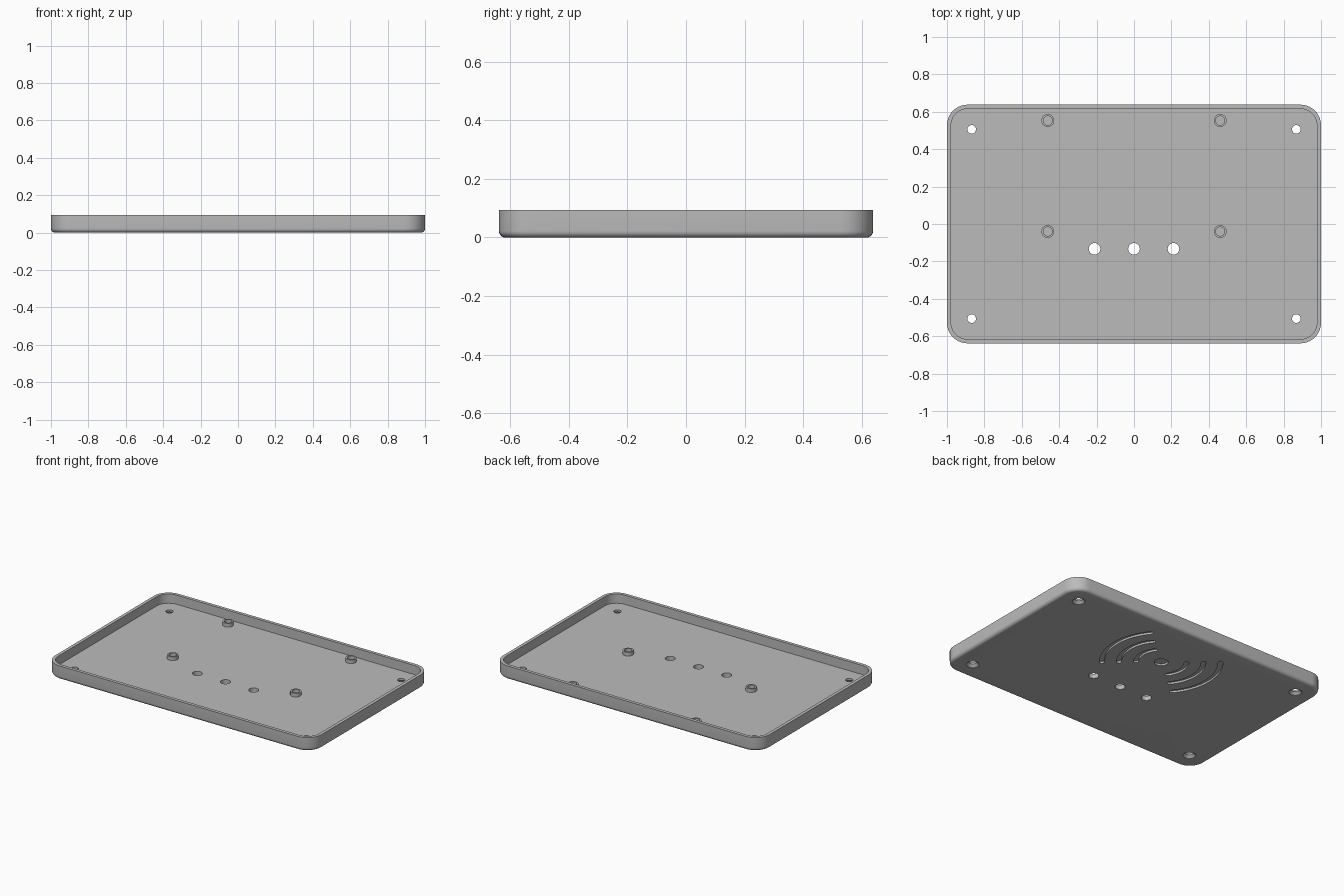
import bpy, bmesh, math
from math import sin, cos, pi, radians

if "Cube" in bpy.data.objects:
    bpy.data.objects.remove(bpy.data.objects["Cube"])

HX, HY, H = 1.0, 0.638, 0.093       # tray half sizes and height
CORNER, WALL, FLOOR, FILLET = 0.11, 0.022, 0.031, 0.022
SLOT_Y, SLOT_DEPTH = 0.26, 0.013    # arc pattern centre and depth

grey = bpy.data.materials.new("grey plastic")
grey.diffuse_color = (0.5, 0.5, 0.5, 1)
grey.use_nodes = True
grey.node_tree.nodes["Principled BSDF"].inputs["Base Color"].default_value = grey.diffuse_color


def rounded_rect(inset, z, seg=10):
    r = CORNER - inset
    pts = []
    for k, (sx, sy) in enumerate(((1, 1), (-1, 1), (-1, -1), (1, -1))):
        for i in range(seg + 1):
            a = pi / 2 * (k + i / seg)
            pts.append((sx * (HX - CORNER) + r * cos(a),
                        sy * (HY - CORNER) + r * sin(a), z))
    return pts


def circle(x, y, r, z, seg=32):
    return [(x + r * cos(2 * pi * i / seg), y + r * sin(2 * pi * i / seg), z)
            for i in range(seg)]


def arc_slot(side, radius, z, half_angle, w=0.015, seg=24):
    # curved slot outline with round ends, opening to +x or -x
    mid = 0 if side > 0 else pi
    a0, a1 = mid - half_angle, mid + half_angle

    def arc(cx, cy, r, s, e, n):
        return [(cx + r * cos(s + (e - s) * i / n),
                 cy + r * sin(s + (e - s) * i / n), z) for i in range(n + 1)]

    def end(a, start):
        return arc(radius * cos(a), SLOT_Y + radius * sin(a), w,
                   start, start + pi, 8)[1:-1]

    return (arc(0, SLOT_Y, radius + w, a0, a1, seg) + end(a1, a1)
            + arc(0, SLOT_Y, radius - w, a1, a0, seg) + end(a0, a0 + pi))


def loft(bm, loops, caps=True):
    rings = [[bm.verts.new(p) for p in loop] for loop in loops]
    n = len(rings[0])
    for a, b in zip(rings, rings[1:]):
        for i in range(n):
            j = (i + 1) % n
            bm.faces.new((a[i], a[j], b[j], b[i]))
    if caps:
        bm.faces.new(rings[0][::-1])
        bm.faces.new(rings[-1])


def make(name, bm):
    bmesh.ops.recalc_face_normals(bm, faces=bm.faces[:])
    me = bpy.data.meshes.new(name)
    bm.to_mesh(me)
    bm.free()
    me.materials.append(grey)
    ob = bpy.data.objects.new(name, me)
    bpy.context.collection.objects.link(ob)
    return ob


def smooth(ob):
    bpy.ops.object.select_all(action='DESELECT')
    ob.select_set(True)
    bpy.context.view_layer.objects.active = ob
    bpy.ops.object.shade_smooth_by_angle(angle=radians(30))


# Tray shell: rounded bottom edge, outer wall, rim, inner wall, floor
bm = bmesh.new()
loops = []
for i in range(7):
    a = pi / 2 * i / 6
    loops.append(rounded_rect(FILLET * (1 - sin(a)), FILLET * (1 - cos(a))))
loops += [rounded_rect(0, H), rounded_rect(WALL, H), rounded_rect(WALL, FLOOR)]
loft(bm, loops)
tray = make("tray", bm)

# Cutters: countersunk screw holes, light holes, centre dot and arc grooves
bm = bmesh.new()
for sx in (-1, 1):
    for sy in (-1, 1):
        x, y = sx * 0.868, sy * 0.506
        loft(bm, [circle(x, y, 0.04, -0.02), circle(x, y, 0.04, 0.002),
                  circle(x, y, 0.023, 0.018), circle(x, y, 0.023, 0.06)])
for x in (-0.211, 0, 0.211):
    loft(bm, [circle(x, -0.133, 0.031, -0.02), circle(x, -0.133, 0.031, 0.06)])
loft(bm, [circle(0, SLOT_Y, 0.042, -0.02), circle(0, SLOT_Y, 0.042, SLOT_DEPTH)])
for side in (-1, 1):
    for radius in (0.155, 0.26, 0.365):
        half = radians(42) - 0.015 / radius
        loft(bm, [arc_slot(side, radius, z, half) for z in (-0.02, SLOT_DEPTH)])
cutter = make("hole_cutter", bm)
cutter.hide_render = True

mod = tray.modifiers.new("holes", 'BOOLEAN')
mod.operation, mod.solver, mod.object = 'DIFFERENCE', 'EXACT', cutter
bpy.context.view_layer.objects.active = tray
tray.select_set(True)
bpy.ops.object.modifier_apply(modifier=mod.name)
bpy.data.objects.remove(cutter)
smooth(tray)

# Hollow standoffs on the floor
for i, (x, y) in enumerate(((-0.461, 0.553), (0.461, 0.553),
                            (-0.461, -0.04), (0.461, -0.04))):
    bm = bmesh.new()
    top = FLOOR + 0.025
    loft(bm, [circle(x, y, 0.034, FLOOR), circle(x, y, 0.034, top),
              circle(x, y, 0.024, top), circle(x, y, 0.024, FLOOR)], caps=False)
    smooth(make(f"standoff_{i + 1}", bm))
